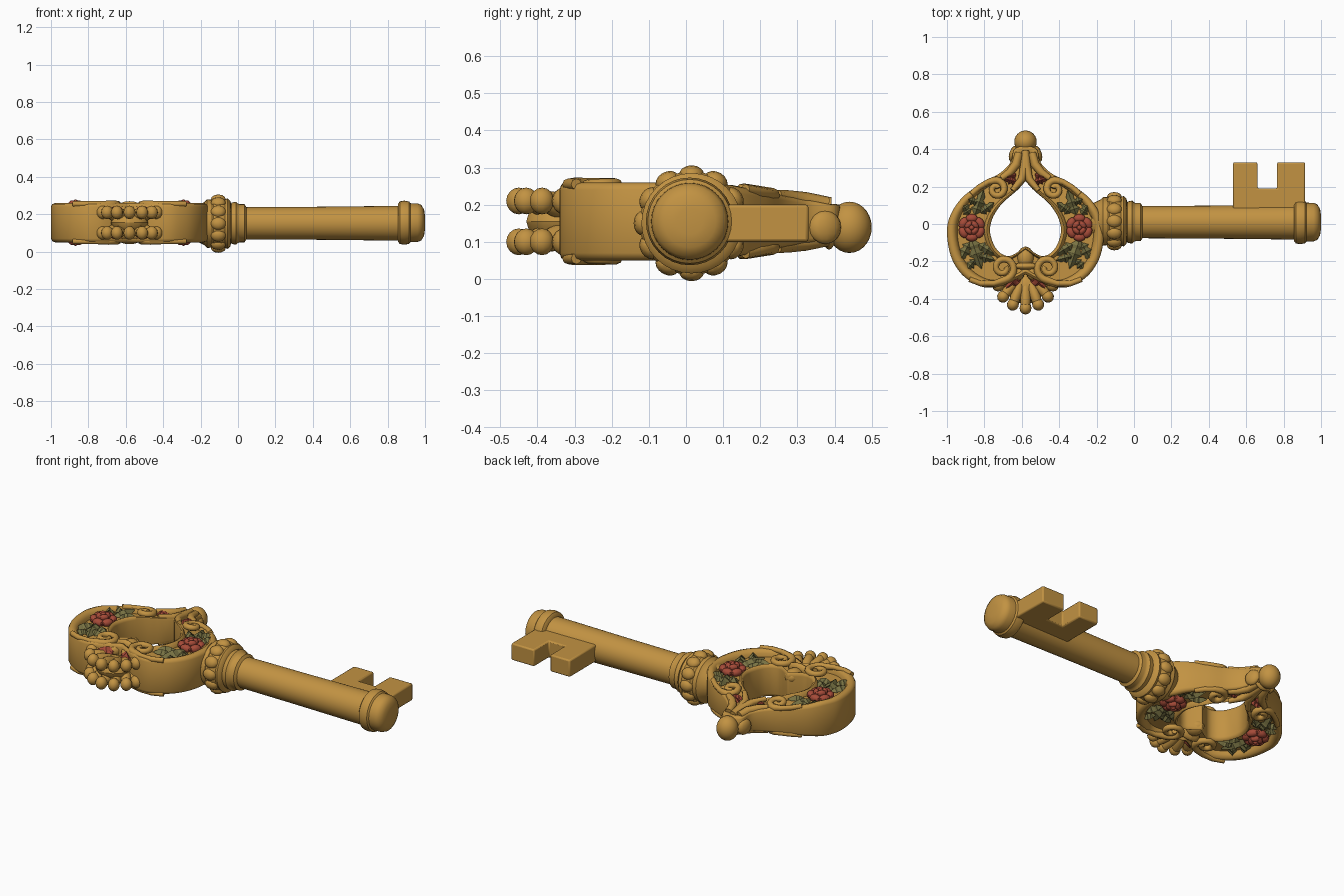
import bpy, bmesh, math
from mathutils import Matrix, Vector, Euler

cube = bpy.data.objects.get("Cube")
if cube:
    bpy.data.objects.remove(cube)

BOW = Vector((-0.58, 0, 0.155))   # bow centre, mirror origin
AXIS_Y, AXIS_Z = 0.01, 0.152      # shaft axis


def material(name, rgb):
    m = bpy.data.materials.new(name)
    m.use_nodes = True
    m.diffuse_color = (*rgb, 1)
    m.node_tree.nodes["Principled BSDF"].inputs["Base Color"].default_value = (*rgb, 1)
    return m


GOLD = material("antique gold", (0.54, 0.29, 0.055))
RED = material("rose red", (0.38, 0.07, 0.04))
GREEN = material("leaf green", (0.2, 0.18, 0.06))


def smooth(ob, angle=40):
    bpy.ops.object.select_all(action='DESELECT')
    ob.select_set(True)
    bpy.context.view_layer.objects.active = ob
    bpy.ops.object.shade_smooth_by_angle(angle=math.radians(angle))


def mirror(ob):
    mod = ob.modifiers.new("mirror", 'MIRROR')
    mod.use_axis = (True, False, True)
    mod.merge_threshold = 0.0005


def make(name, bm, mat, loc=(0, 0, 0), mirrored=False, angle=40):
    me = bpy.data.meshes.new(name)
    bm.to_mesh(me)
    bm.free()
    ob = bpy.data.objects.new(name, me)
    ob.location = loc
    bpy.context.collection.objects.link(ob)
    me.materials.append(mat)
    smooth(ob, angle)
    if mirrored:
        mirror(ob)
    return ob


def blob(bm, loc, size, rot=(0, 0, 0), seg=12):
    bmesh.ops.create_uvsphere(bm, u_segments=seg, v_segments=seg // 2 + 2, radius=1,
                              matrix=Matrix.LocRotScale(Vector(loc), Euler(rot), Vector(size)))


def lathe(name, profile, y, z, seg=32):
    """Revolve (x, radius) points about the long axis."""
    bm = bmesh.new()
    vs = [bm.verts.new((x, r, 0)) for x, r in profile]
    es = [bm.edges.new(p) for p in zip(vs, vs[1:])]
    bmesh.ops.spin(bm, geom=vs + es, cent=(0, 0, 0), axis=(1, 0, 0),
                   angle=math.tau, steps=seg, use_duplicate=False)
    bmesh.ops.remove_doubles(bm, verts=bm.verts, dist=0.0005)
    bmesh.ops.recalc_face_normals(bm, faces=bm.faces)
    return make(name, bm, GOLD, (0, y, z))


def tube(name, pts, radius, closed=False):
    """Round moulding through (x, y, z, thickness) points on the bow."""
    cu = bpy.data.curves.new(name, 'CURVE')
    cu.dimensions = '3D'
    cu.bevel_depth, cu.bevel_resolution, cu.use_fill_caps = radius, 2, True
    sp = cu.splines.new('POLY')
    sp.points.add(len(pts) - 1)
    for p, (x, y, z, t) in zip(sp.points, pts):
        p.co, p.radius = (x, y, z, 1), t
    ob = bpy.data.objects.new(name, cu)
    bpy.context.collection.objects.link(ob)
    ob.location = BOW
    cu.materials.append(GOLD)
    bpy.ops.object.select_all(action='DESELECT')
    ob.select_set(True)
    bpy.context.view_layer.objects.active = ob
    bpy.ops.object.convert(target='MESH')
    smooth(ob, 60)
    mirror(ob)


def leaf(bm, x, y, z, angle, length, width):
    """Serrated leaf with a raised midrib."""
    rows = []
    for t, w in ((0, .1), (.22, .9), (.32, .5), (.5, 1), (.6, .5), (.75, .6), (1, 0.02)):
        row = []
        for s in (-1, 0, 1):
            p = Matrix.Rotation(angle, 3, 'Z') @ Vector((t * length, s * w * width, 0))
            h = 0.03 * math.sin(0.4 + 2.4 * t) if s == 0 else 0.004
            row.append(bm.verts.new((x + p.x, y + p.y, z + h)))
        rows.append(row)
    for a, b in zip(rows, rows[1:]):
        for k in (0, 1):
            bm.faces.new((a[k], b[k], b[k + 1], a[k + 1]))


def taper(y):
    """Thinning of the bow toward its pointed end."""
    return 1 - 0.55 * min(1, max(0, (y - 0.08) / 0.3))


def spline(pts, steps=5):
    out = []
    ext = [pts[0]] + pts + [pts[-1]]
    for a, b, c, d in zip(ext, ext[1:], ext[2:], ext[3:]):
        a, b, c, d = map(Vector, (a, b, c, d))
        for i in range(steps):
            t = i / steps
            out.append(0.5 * (2 * b + (c - a) * t + (2 * a - 5 * b + 4 * c - d) * t * t
                              + (3 * b - a - 3 * c + d) * t ** 3))
    return out + [Vector(pts[-1])]


# Bow: spade-shaped band with raised rims and a sunken panel
outer = spline([(0, .42), (.06, .4), (.08, .33), (.14, .27), (.24, .215), (.34, .14), (.4, .05),
                (.42, -.04), (.4, -.17), (.34, -.27), (.25, -.33), (.17, -.34), (.1, -.32), (0, -.27)])
inner = spline([(0, .23), (.025, .2), (.05, .175), (.08, .15), (.12, .115), (.155, .07), (.18, .02),
                (.19, -.04), (.17, -.11), (.14, -.15), (.11, -.168), (.08, -.17), (.05, -.155), (0, -.12)])
section = [(0, 0), (0, .085), (.03, .099), (.1, .105), (.17, .1), (.22, .085), (.24, .066),
           (.86, .066), (.88, .085), (.93, .095), (.98, .09), (1, .075), (1, 0)]
bm = bmesh.new()
grid = []
for o, i in zip(outer, inner):
    row = []
    for t, h in section:
        p = o.lerp(i, t)
        row.append(bm.verts.new((max(p.x, 0), p.y, h * taper(p.y))))
    grid.append(row)
for a, b in zip(grid, grid[1:]):
    for k in range(len(section) - 1):
        bm.faces.new((a[k], a[k + 1], b[k + 1], b[k]))
bm.normal_update()
if sum(f.normal.z * f.calc_area() for f in bm.faces) < 0:
    bmesh.ops.reverse_faces(bm, faces=bm.faces)
make("bow_band", bm, GOLD, BOW, True, 50)


# Scroll mouldings at both ends of the side panels
def scroll(name, cx, cy, r, start, turn, lead):
    pts = [(*p, .1 * taper(p[1]), .8) for p in lead]
    for k in range(25):
        t = k / 24
        a, q = start + turn * t, r * (1 - 0.75 * t)
        y = cy + q * math.sin(a)
        pts.append((cx + q * math.cos(a), y, .098 * taper(y), 1.05 - .3 * t))
    tube(name, pts, 0.019)


scroll("lower_scroll", .12, -.235, .065, -1.7, -8.2, [(.3, -.295), (.24, -.318), (.17, -.318)])
scroll("upper_scroll", .155, .185, .05, 1.3, 7.5, [(.29, .16), (.25, .195), (.2, .225)])
tube("neck_moulding", [(.035, .38, .045, 1), (.05, .32, .055, 1.1), (.085, .275, .062, 1),
                       (.13, .245, .07, .7)], 0.022)
tube("neck_ridge", [(0, .39, .045, 1), (.005, .31, .052, 1.2), (.02, .24, .065, 1),
                    (.07, .18, .078, .7)], 0.02)

# Clasp and pointed leaf between the lower scrolls
bm = bmesh.new()
blob(bm, (0, -.225, .08), (.07, .02, .035))
blob(bm, (0, -.18, .06), (.045, .06, .04))
blob(bm, (.035, -.265, .06), (.03, .04, .035), (0, 0, .4))
make("bow_clasp", bm, GOLD, BOW, True)

# Scallop shell: fanned ribs flaring outward on both faces
bm = bmesh.new()
for k, length in enumerate((.25, .24, .225, .2)):
    a = -math.pi / 2 + k * math.radians(19)
    d = Vector((math.cos(a), math.sin(a)))
    c = Vector((0, -.235)) + d * length * .57
    blob(bm, (c.x, c.y, .04), (length * .43, .03, .034), (0, -.28, a))
    tip = Vector((0, -.235)) + d * length * .86
    blob(bm, (tip.x, tip.y, .055), (.034, .032, .036), (0, 0, a))
blob(bm, (0, -.34, 0), (.1, .09, .06))
make("shell_ribs", bm, GOLD, BOW, True)

# Finial ball, neck ring and curled side leaves
bm = bmesh.new()
blob(bm, (0, .44, 0), (.06, .06, .069), seg=24)
blob(bm, (0, .385, 0), (.062, .022, .06), seg=16)
for s in (-1, 1):
    blob(bm, (s * .065, .375, 0), (.022, .045, .045), (0, 0, s * .3))
make("finial", bm, GOLD, BOW - Vector((0, 0, .016)))

# Roses: two whorls of petals about a bud
bm = bmesh.new()
for count, r, size, z, tilt in ((6, .05, (.024, .034, .022), .082, .35),
                                (4, .024, (.015, .026, .018), .102, .2)):
    for k in range(count):
        a = math.tau * (k + .5) / count
        blob(bm, (.288 + r * math.cos(a), -.02 + r * math.sin(a), z), size, (0, -tilt, a), 10)
blob(bm, (.288, -.02, .075), (.062, .062, .025))
blob(bm, (.288, -.02, .108), (.014, .014, .016))
make("roses", bm, RED, BOW, True, 30)

# Small red leaves beside the neck and the shell
bm = bmesh.new()
leaf(bm, .05, .265, .05, -.25, .09, .032)
leaf(bm, .05, .225, .055, .3, .07, .026)
leaf(bm, .025, -.27, .06, -.75, .12, .03)
blob(bm, (.075, -.305, .045), (.05, .035, .03))
make("red_leaves", bm, RED, BOW, True, 25)

# Green foliage above and below each rose
bm = bmesh.new()
for x, y, a, length, w in ((.27, .05, 1.9, .14, .035), (.3, .05, 1.0, .09, .03),
                           (.24, .06, 2.5, .09, .028), (.25, .11, .4, .08, .025),
                           (.29, -.08, -1.9, .17, .04), (.3, -.1, -1.1, .11, .032),
                           (.25, -.11, -2.6, .11, .032), (.26, -.17, -2.9, .1, .028),
                           (.27, -.19, -.9, .08, .026)):
    leaf(bm, x, y, .068, a, length, w)
make("foliage", bm, GREEN, BOW, True, 25)

# Collar with a ring of raised lobes
lathe("collar", [(-.23, 0), (-.23, .09), (-.18, .115), (-.165, .13), (-.14, .128), (-.13, .138),
                 (-.09, .14), (-.07, .13), (-.055, .135), (-.04, .12), (-.035, .09), (-.03, 0)],
      .015, .15)
bm = bmesh.new()
for k in range(12):
    a = math.tau * k / 12
    blob(bm, (-.105, .13 * math.cos(a), .13 * math.sin(a)), (.04, .026, .034), (a, 0, 0))
make("collar_lobes", bm, GOLD, (0, .015, .15))

# Shaft with its step ring and end cap
lathe("shaft", [(-.06, 0), (-.06, .095), (-.04, .095), (-.035, .11), (-.01, .115), (0, .105),
                (.01, .102), (.035, .102), (.045, .086), (.4, .088), (.87, .093), (.87, 0)],
      AXIS_Y, AXIS_Z)
lathe("end_cap", [(.855, 0), (.855, .1), (.865, .114), (.89, .118), (.915, .113), (.922, .104),
                  (.96, .103), (.98, .095), (.995, .07), (1, .035), (1, 0)], AXIS_Y, AXIS_Z + .003)

# Bit: notched plate
bm = bmesh.new()
f = bm.faces.new([bm.verts.new((x, y, .1)) for x, y in (
    (.53, .03), (.915, .03), (.915, .33), (.765, .33), (.765, .19), (.66, .19), (.66, .33), (.53, .33))])
ext = bmesh.ops.extrude_face_region(bm, geom=[f])
bmesh.ops.translate(bm, vec=(0, 0, .1), verts=[v for v in ext["geom"] if isinstance(v, bmesh.types.BMVert)])
bmesh.ops.recalc_face_normals(bm, faces=bm.faces)
bit = make("bit", bm, GOLD)
bev = bit.modifiers.new("bevel", 'BEVEL')
bev.width, bev.segments = 0.008, 2
